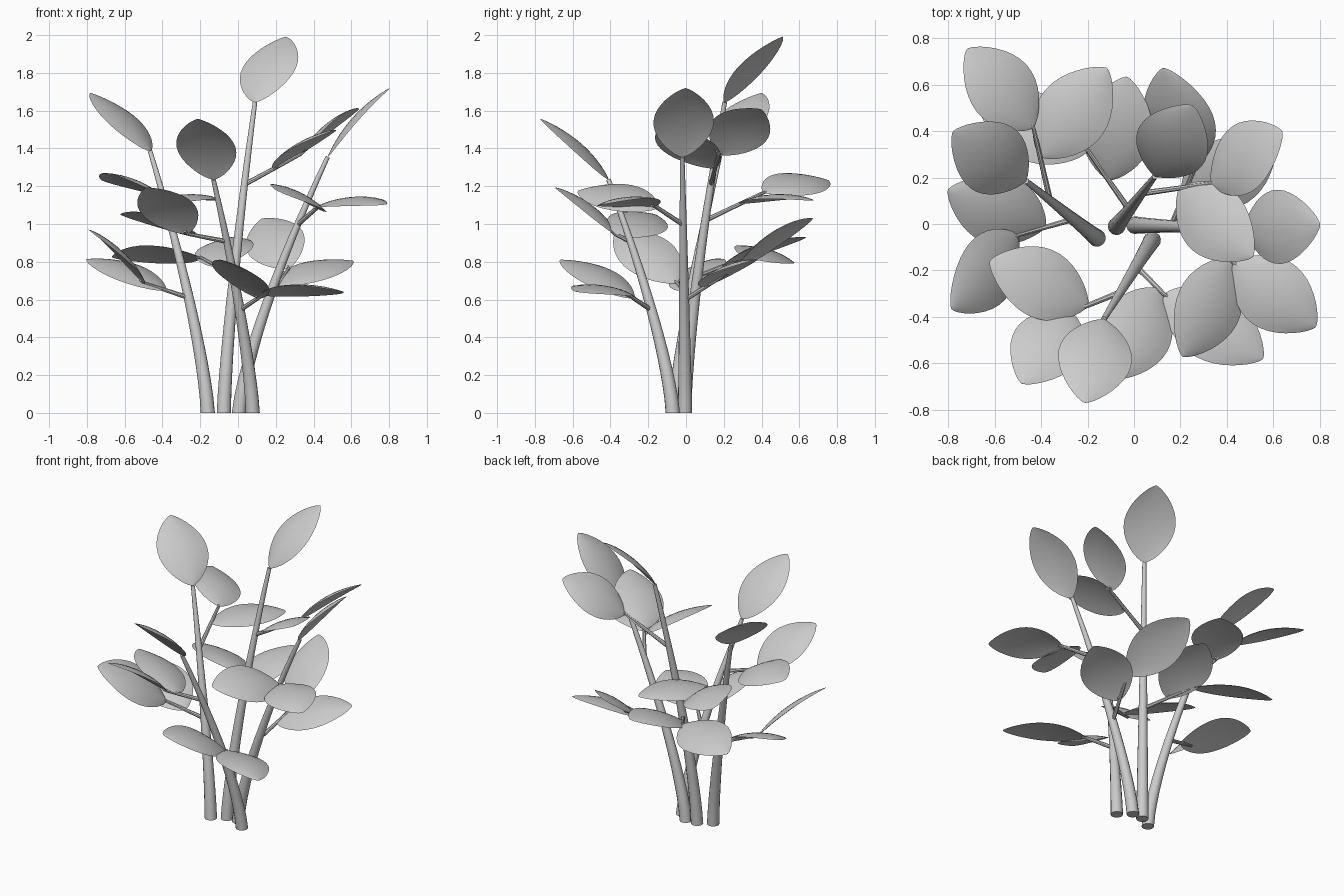
import bpy, bmesh, math
from mathutils import Vector, Matrix

if "Cube" in bpy.data.objects:
    bpy.data.objects.remove(bpy.data.objects["Cube"])

grey = bpy.data.materials.new("plain_grey")
grey.diffuse_color = (0.6, 0.6, 0.6, 1)
grey.use_nodes = True
grey.node_tree.nodes["Principled BSDF"].inputs["Base Color"].default_value = grey.diffuse_color
UP = Vector((0, 0, 1))


def loft(name, rings, angle):
    """Skin a list of equal-length closed rings and cap both ends."""
    bm = bmesh.new()
    rows = [[bm.verts.new(p) for p in ring] for ring in rings]
    n = len(rows[0])
    for a, b in zip(rows, rows[1:]):
        for i in range(n):
            j = (i + 1) % n
            bm.faces.new((a[i], a[j], b[j], b[i]))
    bm.faces.new(rows[0][::-1])
    bm.faces.new(rows[-1])
    bmesh.ops.recalc_face_normals(bm, faces=bm.faces)
    me = bpy.data.meshes.new(name)
    bm.to_mesh(me)
    bm.free()
    me.materials.append(grey)
    ob = bpy.data.objects.new(name, me)
    bpy.context.collection.objects.link(ob)
    bpy.ops.object.select_all(action='DESELECT')
    ob.select_set(True)
    bpy.context.view_layer.objects.active = ob
    bpy.ops.object.shade_smooth_by_angle(angle=math.radians(angle))


def heading(azimuth, elevation):
    a, e = math.radians(azimuth), math.radians(elevation)
    return Vector((math.cos(a) * math.cos(e), math.sin(a) * math.cos(e), math.sin(e)))


def tube(name, path, r0, r1, sides, flat_start=False):
    """Tapered round rod along a path."""
    rings, last = [], len(path) - 1
    for i, c in enumerate(path):
        tan = (path[min(i + 1, last)] - path[max(i - 1, 0)]).normalized()
        if i == 0 and flat_start:
            tan = UP
        u = tan.cross(Vector((0.3, 1, 0.1))).normalized()
        v = tan.cross(u)
        r = r0 + (r1 - r0) * i / last
        rings.append([c + r * (math.cos(a) * u + math.sin(a) * v)
                      for a in (math.tau * k / sides for k in range(sides))])
    loft(name, rings, 40)


def leaf(name, base, d, length, roll=0, half=0.157, rows=18, cols=8):
    """Thin oval blade, arched along its length and domed across."""
    s = Matrix.Rotation(math.radians(roll), 3, d) @ d.cross(UP).normalized()
    n = s.cross(d)
    us = [-1 + 2 * k / cols for k in range(cols + 1)]
    section = [(u, 1) for u in us] + [(u, -1) for u in us[-2:0:-1]]
    rings = []
    for i in range(rows + 1):
        t = 0.5 - 0.5 * math.cos(math.pi * (0.03 + 0.94 * i / rows))
        w = math.sin(math.pi * t ** 0.95) ** 0.71
        c = base + d * (length * t) + n * (0.14 * t * (1 - t))
        rings.append([c + s * (u * w * half) + n * (-0.02 * u * u * w
                      + side * (0.006 * w + 0.0005) * (1 - u * u)) for u, side in section])
    loft(name, rings, 50)


# Stems: foot x, y; top x, y, z; tip leaf azimuth, elevation
stems = {
    "left": (-.16, -.06, -.465, .185, 1.385, 146, 39),
    "back": (-.075, -.01, .09, .205, 1.645, 62, 45),
    "right": (.005, -.005, .475, -.02, 1.355, 3, 48),
    "front": (.078, -.07, -.13, -.41, 1.235, 257, 41),
}
# Twigs, upper then lower: azimuth, length, rise, where the near leaf sits,
# far leaf (azimuth, elevation, roll), near leaf (azimuth, elevation, roll)
twigs = {
    "left": [(103, .32, .15, .6, (130, 8, 20), (53, 2, 0)),
             (196, .25, .08, .5, (228, 33, -28), (159, 20, -14))],
    "back": [(8, .30, .16, .54, (36, 32, -28), (-43, 25, 12)),
             (125, .31, .10, .5, (157, 0, 18), (80, 19, -6))],
    "right": [(-53, .19, .10, .88, (-38, 1, 8), (-116, 11, -24)),
              (68, .29, .17, .45, (109, 31, -25), (30, 16, 14))],
    "front": [(202, .225, .04, .66, (235, 33, 13), (156, 14, 17)),
              (-45, .17, .08, .8, (-33, 2, -10), (-117, 25, -12))],
}

for side, (fx, fy, tx, ty, top, azim, elev) in stems.items():
    def on_stem(t):
        f = t ** 1.35          # stems rise straight, then lean outwards
        return Vector((fx + (tx - fx) * f, fy + (ty - fy) * f, top * t))

    tube(side + "_stem", [on_stem(k / 16) for k in range(17)], 0.038, 0.012, 14, True)
    leaf(side + "_tip_leaf", on_stem(1), heading(azim, elev), 0.49, 0, 0.16)

    for level, height, far_len, twig in zip(("upper", "lower"), (.735, .44), (.45, .51), twigs[side]):
        az, length, rise, near_at, far, near = twig
        start = on_stem(height)
        run = heading(az, 0) * length + UP * rise
        tag = f"{side}_{level}"
        far_dir, near_dir = heading(*far[:2]), heading(*near[:2])
        end, mid = start + run, start + run * near_at
        tube(tag + "_twig", [start, mid, end, end + far_dir * 0.025], 0.013, 0.007, 8)
        tube(tag + "_near_stalk", [mid - run * 0.05, mid, mid + near_dir * 0.025], 0.009, 0.006, 8)
        leaf(tag + "_far_leaf", end, far_dir, far_len, far[2])
        leaf(tag + "_near_leaf", mid, near_dir, 0.48, near[2])
